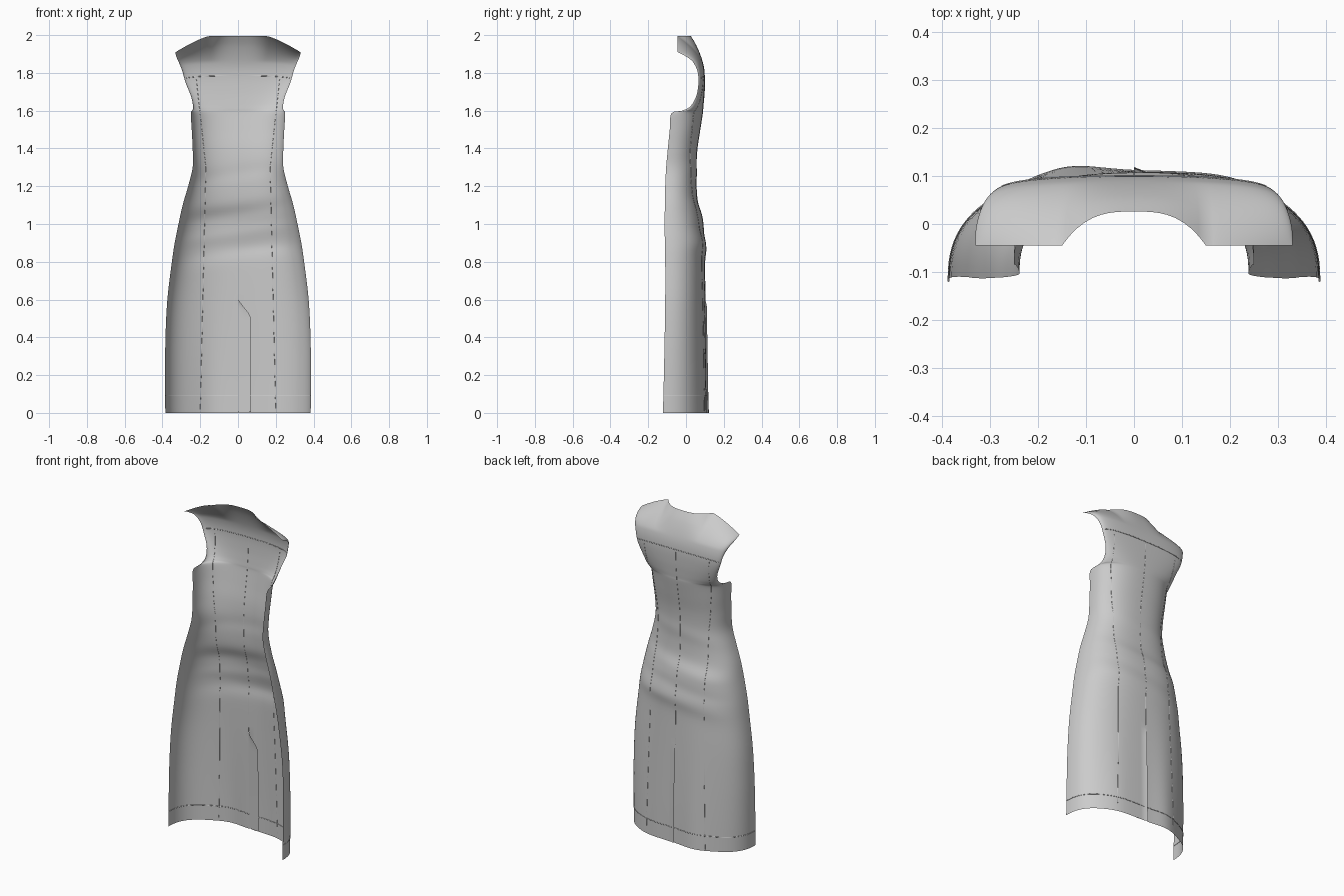
import bpy, bmesh, math
from mathutils import Vector

if "Cube" in bpy.data.objects:
    bpy.data.objects.remove(bpy.data.objects["Cube"])

fabric = bpy.data.materials.new("grey fabric")
fabric.use_nodes = True
GREY = (0.6, 0.6, 0.6, 1)
fabric.diffuse_color = GREY
shader = fabric.node_tree.nodes["Principled BSDF"]
shader.inputs["Base Color"].default_value = GREY
shader.inputs["Roughness"].default_value = 0.8

# Skirt and waist levels: height, half width, side edge y, centre back y
SKIRT = [(0, .385, -.122, .11), (.2, .386, -.117, .108), (.4, .384, -.113, .105),
         (.6, .374, -.11, .102), (.8, .35, -.11, .1), (.9, .335, -.112, .104),
         (1, .315, -.113, .092), (1.1, .293, -.112, .064), (1.2, .264, -.11, .055),
         (1.3, .24, -.105, .054), (1.4, .24, -.096, .06), (1.5, .245, -.086, .075)]
# Bodice levels: half width, armhole y, armhole z, centre back y, centre back z
BODICE = [(.25, -.077, 1.585, .088, 1.585), (.242, -.02, 1.6, .09, 1.61),
          (.238, .025, 1.625, .093, 1.64), (.25, .055, 1.68, .098, 1.7),
          (.278, .066, 1.75, .1, 1.77), (.295, .06, 1.81, .095, 1.83),
          (.315, .035, 1.86, .08, 1.885), (.328, -.005, 1.89, .055, 1.945),
          (.33, -.045, 1.91, .026, 1.995)]
KEYS = [Vector((w, ye, z, yc, z)) for z, w, ye, yc in SKIRT] + [Vector(k) for k in BODICE]
LAST = len(KEYS) - 1
NECK = math.cos(math.radians(63))      # share of the shoulder width taken by the neck


def level(k):
    """Smooth blend of the key levels at a fractional index."""
    i = min(int(k), LAST - 1)
    t = k - i
    a, b = KEYS[i], KEYS[i + 1]
    before, after = KEYS[max(i - 1, 0)], KEYS[min(i + 2, LAST)]
    ma, mb = (b - before) / 2, (after - a) / 2
    h = t * t * (3 - 2 * t)
    return a * (1 - h) + b * h + ma * (t * (1 - t) ** 2) - mb * (t * t * (1 - t))


def bump(v, centre, width):
    return math.exp(-((v - centre) / width) ** 2)


def surface(k, f):
    """Point on the garment at level k, f from -1 (right edge) to 1 (left edge)."""
    w, ye, ze, yc, zc = level(k)
    a = min(abs(f), 1)
    top = min(max((k - LAST + 2.5) / 2.5, 0), 1)
    n = 2.5 - 0.5 * top
    sy = sz = (1 - a ** n) ** (1 / n)
    # Shoulder seam and scooped neckline take over at the top
    neck = 1 - (a / NECK) ** 3 if a < NECK else 0
    slope = 1 if a < NECK else 1 - ((a - NECK) / (1 - NECK)) ** 1.3
    sy += (neck - sy) * top ** 1.3
    sz += (slope - sz) * top
    x, y, z = w * f, ye + (yc - ye) * sy, ze + (zc - ze) * sz
    # Soft drape: fuller right hem and slanting folds below the waist
    soft = (1 - a ** 4) * (1 - top)
    y += soft * 0.017 * bump(x, -.14, .09) * max(0, 1 - z / .8)
    y += soft * 0.006 * bump(x, .2, .08) * max(0, 1 - z / .8)
    for height, size in ((1.06, .006), (.95, -.005), (.86, .004), (1.27, .003)):
        y += soft * size * bump(z - 0.15 * x, height, .04)
    return Vector((x, y, z))


def at_height(z):
    """Level index whose centre back is at height z."""
    lo, hi = 0, LAST
    for _ in range(30):
        mid = (lo + hi) / 2
        lo, hi = (mid, hi) if level(mid)[4] < z else (lo, mid)
    return lo


def at_x(z, x, out=0.0):
    k = at_height(z)
    p = surface(k, x / level(k)[0])
    p.y += out
    return p


def grid_object(name, rows, vent=None):
    """Skin a list of point rows; optionally open a vent along x = 0."""
    bm = bmesh.new()
    grid = [[bm.verts.new(p) for p in row] for row in rows]
    for lower, upper in zip(grid, grid[1:]):
        for i in range(len(lower) - 1):
            bm.faces.new((lower[i], lower[i + 1], upper[i + 1], upper[i]))
    if vent:
        slit = [e for e in bm.edges if all(abs(v.co.x) < 1e-5 and v.co.z < vent for v in e.verts)]
        bmesh.ops.split_edges(bm, edges=slit)
        for v in bm.verts:
            if abs(v.co.x) < 1e-5 and v.co.z < vent - .03:
                if all(f.calc_center_median().x > 0 for f in v.link_faces):
                    v.co.y += .007
    mesh = bpy.data.meshes.new(name)
    bm.to_mesh(mesh)
    bm.free()
    mesh.materials.append(fabric)
    for poly in mesh.polygons:
        poly.use_smooth = True
    obj = bpy.data.objects.new(name, mesh)
    bpy.context.collection.objects.link(obj)
    return obj


def seam(name, points, radius=.002):
    curve = bpy.data.curves.new(name, "CURVE")
    curve.dimensions = "3D"
    curve.bevel_depth = radius
    curve.bevel_resolution = 1
    line = curve.splines.new("POLY")
    line.points.add(len(points) - 1)
    for target, p in zip(line.points, points):
        target.co = (*p, 1)
    curve.materials.append(fabric)
    bpy.context.collection.objects.link(bpy.data.objects.new(name, curve))


# Back panel: side edges, armholes, shoulders and neckline in one sheet
STEPS = 6
fractions = [-math.cos(math.radians(d)) for d in range(0, 181, 3)]
grid_object("dress_back", [[surface(r / STEPS, f) for f in fractions]
                           for r in range(LAST * STEPS + 1)], vent=.62)

# Vent underlap with a slanted top, tucked inside the back panel
flap = []
for i in range(25):
    z = .005 + .595 * i / 24
    width = .07 * min(1, max(.02, (.6 - z) / .09))
    flap.append([at_x(z, width * j / 4, -.002 - .007 * j / 4) for j in range(5)])
grid_object("vent_underlap", flap)

# Hem and yoke stitching
for name, z, reach in (("hem_seam", .09, 1), ("yoke_seam", 1.785, .97)):
    k = at_height(z)
    seam(name, [surface(k, f * reach) for f in fractions])

# Shaping seams on each side, and the centre back seam
for side, label in ((-1, "right"), (1, "left")):
    path = []
    for i in range(61):
        z = .01 + 1.76 * i / 60
        x = .2 - .03 * z / 1.3 if z < 1.3 else .17 + .05 * (z - 1.3) / .47
        path.append(at_x(z, side * x))
    seam(label + "_shaping_seam", path, .0012)
seam("centre_seam", [at_x(.6 + 1.17 * i / 40, 0) for i in range(41)], .0012)
